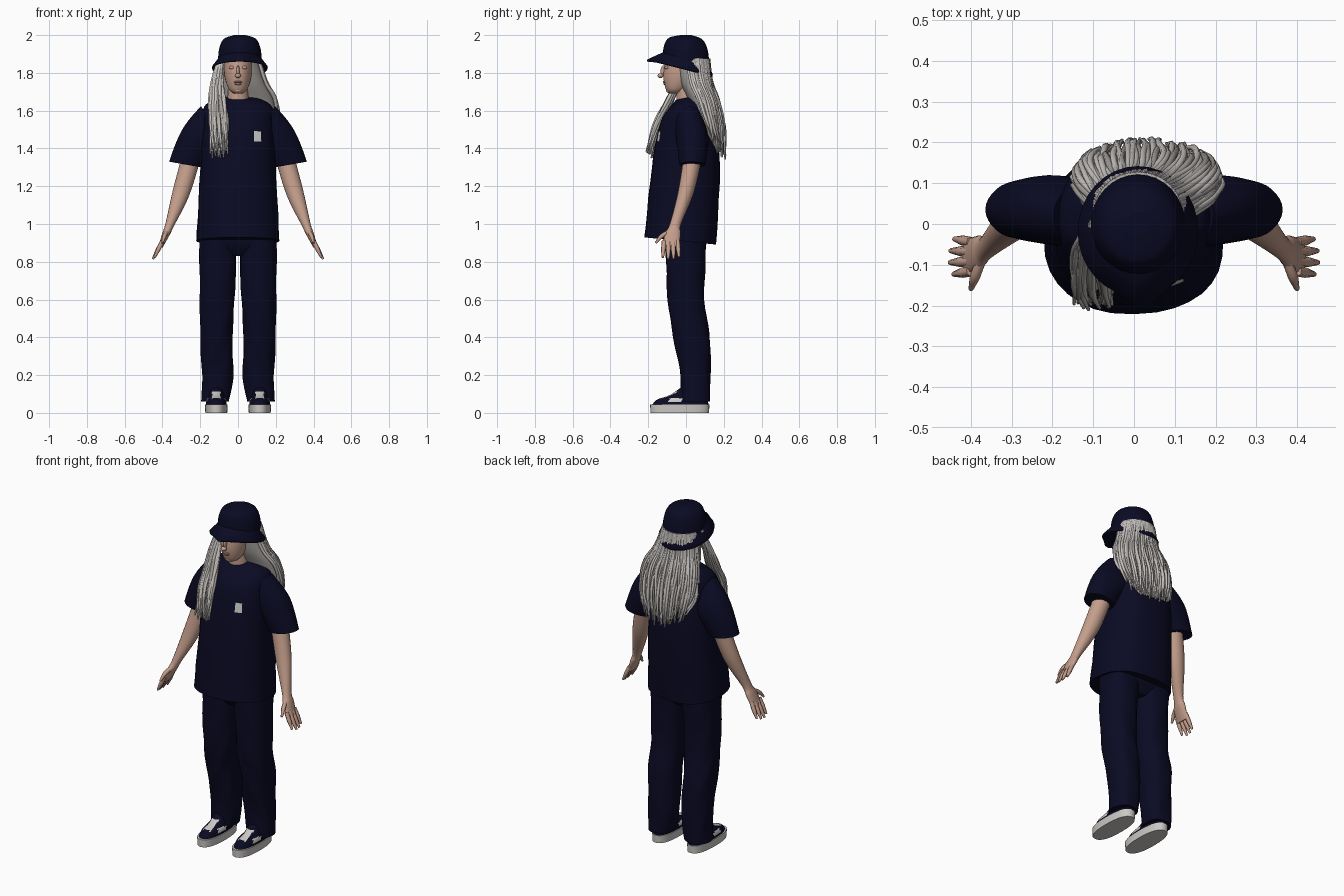
import bpy
import bmesh
import random
from math import sin, cos, pi, radians, copysign
from mathutils import Vector

random.seed(4)
cube = bpy.data.objects.get("Cube")
if cube:
    bpy.data.objects.remove(cube)


def material(name, *colour):
    mat = bpy.data.materials.new(name)
    mat.use_nodes = True
    mat.diffuse_color = (*colour, 1)
    mat.node_tree.nodes["Principled BSDF"].inputs["Base Color"].default_value = (*colour, 1)
    return mat


NAVY = material("navy cloth", .003, .003, .017)
SKIN = material("skin", .55, .34, .26)
LIPS = material("lips", .46, .25, .2)
HAIR = material("silver hair", .56, .53, .51)
HAIR_DARK = material("grey hair", .36, .34, .32)
WHITE = material("off white", .6, .58, .55)


def add_object(name, data, *mats):
    for mat in mats:
        data.materials.append(mat)
    obj = bpy.data.objects.new(name, data)
    bpy.context.collection.objects.link(obj)
    return obj


def smooth_rings(keys, steps):
    """Interpolate key rings with a Catmull-Rom curve."""
    keys = [Vector(key) for key in keys]
    last = len(keys) - 1
    for i in range(last):
        start, end = keys[i], keys[i + 1]
        leave = (end - keys[max(i - 1, 0)]) / 2
        arrive = (keys[min(i + 2, last)] - start) / 2
        for step in range(steps):
            t = step / steps
            ease = t * t * (3 - 2 * t)
            yield (start.lerp(end, ease) + leave * t * (1 - t) ** 2
                   - arrive * t * t * (1 - t))
    yield keys[last]


def loft(name, keys, *mats, side=1, steps=5, seg=32, power=2, fold=0,
         roll=(0, 0), slope=(0, 0), rule=None):
    """Skin rings of (x, y, z, x radius, y radius); side -1 mirrors the part.
    Roll and slope tip the rings, running from the first value to the second."""
    bm = bmesh.new()
    rings = list(smooth_rings(keys, steps))
    rows = []
    for k, (x, y, z, rx, ry) in enumerate(rings):
        t = k / (len(rings) - 1)
        tip = radians(roll[0] + (roll[1] - roll[0]) * t)
        u = Vector((cos(tip), 0, sin(tip)))
        v = Vector((0, 1, slope[0] + (slope[1] - slope[0]) * t))
        row = []
        for i in range(seg):
            a = 2 * pi * i / seg
            c = copysign(abs(cos(a)) ** (2 / power), cos(a))
            s = copysign(abs(sin(a)) ** (2 / power), sin(a))
            wave = 1 + fold * sin(a * 5 + z * 25)
            p = Vector((x, y, z)) + (u * rx * c + v * ry * s) * wave
            p.x *= side
            row.append(bm.verts.new(p))
        rows.append(row)
    for low, high in zip(rows, rows[1:]):
        for i in range(seg):
            face = bm.faces.new((low[i - 1], low[i], high[i], high[i - 1]))
            face.smooth = True
            if rule:
                face.material_index = int(rule(face.calc_center_median()))
    bm.faces.new(rows[0])
    bm.faces.new(rows[-1])
    bmesh.ops.recalc_face_normals(bm, faces=bm.faces)
    mesh = bpy.data.meshes.new(name)
    bm.to_mesh(mesh)
    bm.free()
    return add_object(name, mesh, *mats)


def ball(name, loc, size, mat):
    bpy.ops.mesh.primitive_uv_sphere_add(segments=16, ring_count=10, location=loc)
    obj = bpy.context.object
    obj.name, obj.scale = name, size
    obj.data.materials.append(mat)
    obj.data.shade_smooth()


def strands(name, paths, mat, thick):
    """One curve object holding a tube for every path, each narrowing at its tip."""
    curve = bpy.data.curves.new(name, "CURVE")
    curve.dimensions = "3D"
    curve.bevel_depth, curve.bevel_resolution, curve.resolution_u = thick, 1, 5
    curve.use_fill_caps = True
    for path in paths:
        spline = curve.splines.new("BEZIER")
        spline.bezier_points.add(len(path) - 1)
        for point, co in zip(spline.bezier_points, path):
            point.co = co
            point.handle_left_type = point.handle_right_type = "AUTO"
        spline.bezier_points[-1].radius = .5
    add_object(name, curve, mat)


# Shirt body, with a hem that dips at the back and a collar that dips in front
shirt = loft("shirt", [
    (0, -.03, .91, .22, .19), (0, 0, 1.3, .2, .18), (0, .01, 1.53, .19, .15),
    (0, .02, 1.62, .18, .11), (0, .02, 1.66, .12, .08), (0, .01, 1.67, .07, .06)],
    NAVY, power=2.4, fold=.008, slope=(-.1, .2))

# Chest patch wrapped onto the shirt
bpy.ops.mesh.primitive_grid_add(x_subdivisions=6, y_subdivisions=6, size=.056,
                                location=(.12, -.18, 1.47), rotation=(pi / 2, 0, 0))
patch = bpy.context.object
patch.name = "chest_patch"
patch.data.materials.append(WHITE)
wrap = patch.modifiers.new("wrap", "SHRINKWRAP")
wrap.target, wrap.offset = shirt, .006

# Trouser seat
loft("trouser_seat", [(0, 0, .83, .06, .07), (0, 0, .9, .2, .11), (0, 0, 1, .19, .11)],
     NAVY, power=2.5)


def pale_panel(c):
    """Laces on top of the foot and a flash on each flank."""
    across = abs(abs(c.x) - .115)
    laces = across < .022 and -.13 < c.y < -.05 and c.z > .07
    flash = across > .035 and -.09 < c.y < -.03 and .055 < c.z < .08
    return laces or flash


for side, tag in ((1, "left"), (-1, "right")):
    # Sleeve and arm
    loft(tag + "_sleeve", [(.11, .02, 1.5, .15, .085), (.21, .035, 1.44, .105, .085),
                           (.28, .035, 1.315, .085, .07)],
         NAVY, side=side, fold=.01, roll=(55, 10))
    loft(tag + "_arm", [
        (.24, .04, 1.38, .05, .05), (.3, 0, 1.17, .046, .043), (.36, -.056, 1, .024, .03),
        (.38, -.07, .95, .02, .042), (.41, -.08, .88, .012, .043)],
        SKIN, side=side, seg=16, roll=(20, 20))

    # Four fingers spread from the knuckles, and a thumb
    fingers = []
    for i in range(4):
        spread = (i - 1.5) * .024
        short = abs(i - 1.4) * .009
        knuckle = Vector((.4, spread - .08, .91))
        tip = Vector((.455 - short, spread * 1.2 - .08, .81 + short))
        fingers.append([knuckle, knuckle.lerp(tip, .5), tip])
    fingers.append([(.375, -.09, .96), (.39, -.13, .935), (.4, -.16, .9)])
    fingers = [[(x * side, y, z) for x, y, z in path] for path in fingers]
    strands(tag + "_fingers", fingers, SKIN, .0125)

    # Loose trouser leg
    loft(tag + "_trouser_leg", [
        (.105, 0, .93, .1, .11), (.11, 0, .6, .092, .097), (.115, .03, .4, .085, .097),
        (.108, .05, .2, .083, .08), (.12, .05, .06, .073, .077)],
        NAVY, side=side, power=2.3, fold=.025)

    # Shoe
    loft(tag + "_sole", [(.115, -.033, 0, .058, .155), (.115, -.033, .045, .06, .157)],
         WHITE, side=side, steps=1, power=2.4)
    loft(tag + "_shoe_upper", [
        (.115, -.03, .04, .055, .15), (.115, -.02, .07, .052, .134),
        (.115, .01, .095, .04, .095), (.115, .04, .14, .035, .06)],
        NAVY, WHITE, side=side, seg=40, power=2.3, rule=pale_panel)

    # Closed eyelid
    ball(tag + "_eyelid", (side * .032, -.102, 1.828), (.016, .011, .009), SKIN)

# Head, neck and face
loft("head", [(0, -.06, 1.69, .02, .025), (0, -.05, 1.715, .05, .057),
              (0, -.02, 1.79, .072, .1), (0, 0, 1.9, .074, .105)], SKIN)
loft("neck", [(0, .01, 1.6, .06, .06), (0, 0, 1.74, .05, .05)], SKIN)
ball("nose_bridge", (0, -.12, 1.81), (.009, .015, .03), SKIN)
ball("nose_tip", (0, -.135, 1.785), (.016, .016, .012), SKIN)
ball("upper_lip", (0, -.112, 1.752), (.022, .011, .006), LIPS)
ball("lower_lip", (0, -.109, 1.742), (.02, .011, .007), LIPS)
ball("chin", (0, -.09, 1.708), (.02, .015, .014), SKIN)

# Bucket hat: crown, then a sloping brim pinched to a soft peak in front
loft("hat_crown", [(.01, 0, 1.86, .117, .124), (.01, 0, 1.93, .109, .116),
                   (.01, 0, 1.98, .085, .09), (.01, 0, 2, .03, .03)], NAVY, slope=(-.2, 0))
brim = loft("hat_brim", [(.01, 0, 1.87, .1, .1), (.01, -.018, 1.82, .146, .158),
                         (.01, -.018, 1.83, .148, .16), (.01, 0, 1.88, .11, .12)],
            NAVY, steps=1, slope=(-.25, -.25))
for v in brim.data.vertices:
    if v.co.y < -.15:
        v.co.y -= .035 * max(0, 1 - abs(v.co.x - .02) / .06)


def hair_fan(name, rings, count, reach, rise):
    """Strands running down the rings, set around them within the reach angle."""
    paths = []
    for i in range(count):
        a = reach * (2 * i / (count - 1) - 1)
        path = []
        for k, (x, y, z, rx, ry) in enumerate(rings):
            loose = Vector([random.uniform(-k, k) for _ in range(3)]) * .003
            path.append(Vector((x + rx * sin(a), y + ry * cos(a), z)) + loose)
        path[-1].z += rise * (1 - cos(a)) + random.uniform(-.02, .02)
        paths.append(path)
    strands(name + "_light", [p for i, p in enumerate(paths) if i % 4], HAIR, .0085)
    strands(name + "_dark", paths[::4], HAIR_DARK, .0085)


# Long hair down the back over a solid mass, and a lock brought over one shoulder
back = [(.01, .03, 1.875, .1, .09), (.02, .05, 1.75, .13, .085), (.03, .09, 1.65, .17, .08),
        (.03, .12, 1.52, .17, .075), (.03, .15, 1.36, .14, .05)]
loft("hair_mass", [(x, y, z, rx * .94, ry * .94) for x, y, z, rx, ry in back[:-1]]
     + [(.03, .16, 1.38, .07, .02)], HAIR_DARK)
hair_fan("back_hair", back, 60, radians(105), .1)
lock = [(-.09, 0, 1.87, .012, .01), (-.11, -.04, 1.76, .024, .01), (-.11, -.09, 1.65, .036, .012),
        (-.105, -.15, 1.53, .043, .012), (-.1, -.19, 1.36, .036, .01)]
hair_fan("front_lock", lock, 28, pi, .02)
